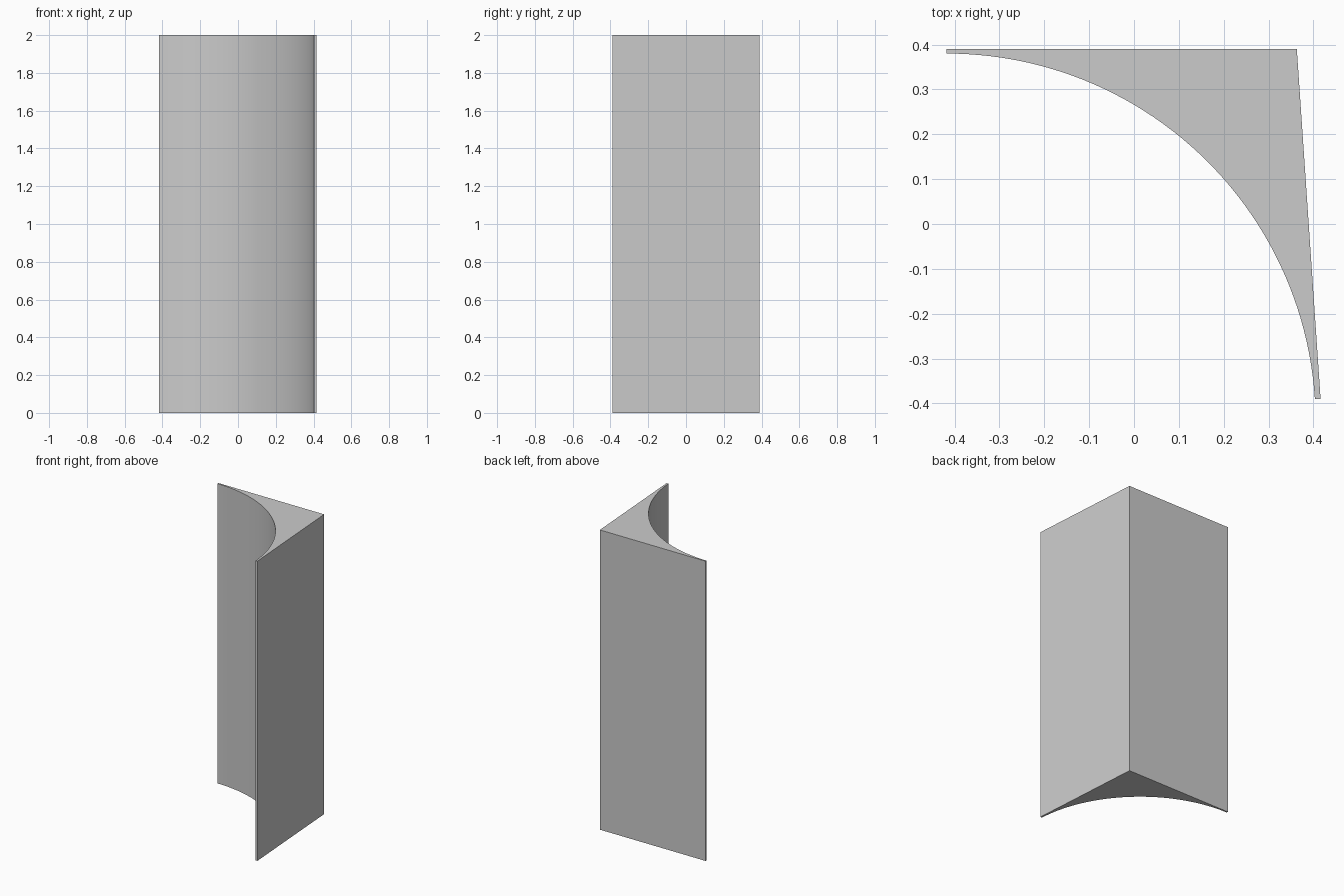
import bpy, bmesh
from math import sin, cos, radians

cube = bpy.data.objects.get("Cube")
if cube:
    bpy.data.objects.remove(cube, do_unlink=True)

HEIGHT = 2.0
RADIUS = 0.823
CENTRE = (-0.418, -0.443)
SEGMENTS = 48

# Plain grey material
grey = bpy.data.materials.new("light_grey")
grey.use_nodes = True
colour = (0.6, 0.6, 0.6, 1)
grey.diffuse_color = colour
grey.node_tree.nodes["Principled BSDF"].inputs["Base Color"].default_value = colour

# Cross-section: straight outer corner, then the concave arc back to the thin edge
profile = [(-0.418, 0.39), (0.363, 0.39), (0.416, -0.39), (0.403, -0.39)]
for i in range(SEGMENTS + 1):
    a = radians(3.8 + (90 - 3.8) * i / SEGMENTS)
    profile.append((CENTRE[0] + RADIUS * cos(a), CENTRE[1] + RADIUS * sin(a)))

# Extrude the section upright
bm = bmesh.new()
base = bm.faces.new([bm.verts.new((x, y, 0)) for x, y in profile])
result = bmesh.ops.extrude_face_region(bm, geom=[base], use_keep_orig=True)
top = [v for v in result["geom"] if isinstance(v, bmesh.types.BMVert)]
bmesh.ops.translate(bm, verts=top, vec=(0, 0, HEIGHT))
bmesh.ops.remove_doubles(bm, verts=bm.verts, dist=0.0005)
bmesh.ops.recalc_face_normals(bm, faces=bm.faces)
mesh = bpy.data.meshes.new("cove_moulding")
bm.to_mesh(mesh)
bm.free()
mesh.materials.append(grey)

moulding = bpy.data.objects.new("cove_moulding", mesh)
bpy.context.collection.objects.link(moulding)
bpy.context.view_layer.objects.active = moulding
moulding.select_set(True)
bpy.ops.object.shade_smooth_by_angle(angle=radians(30))
